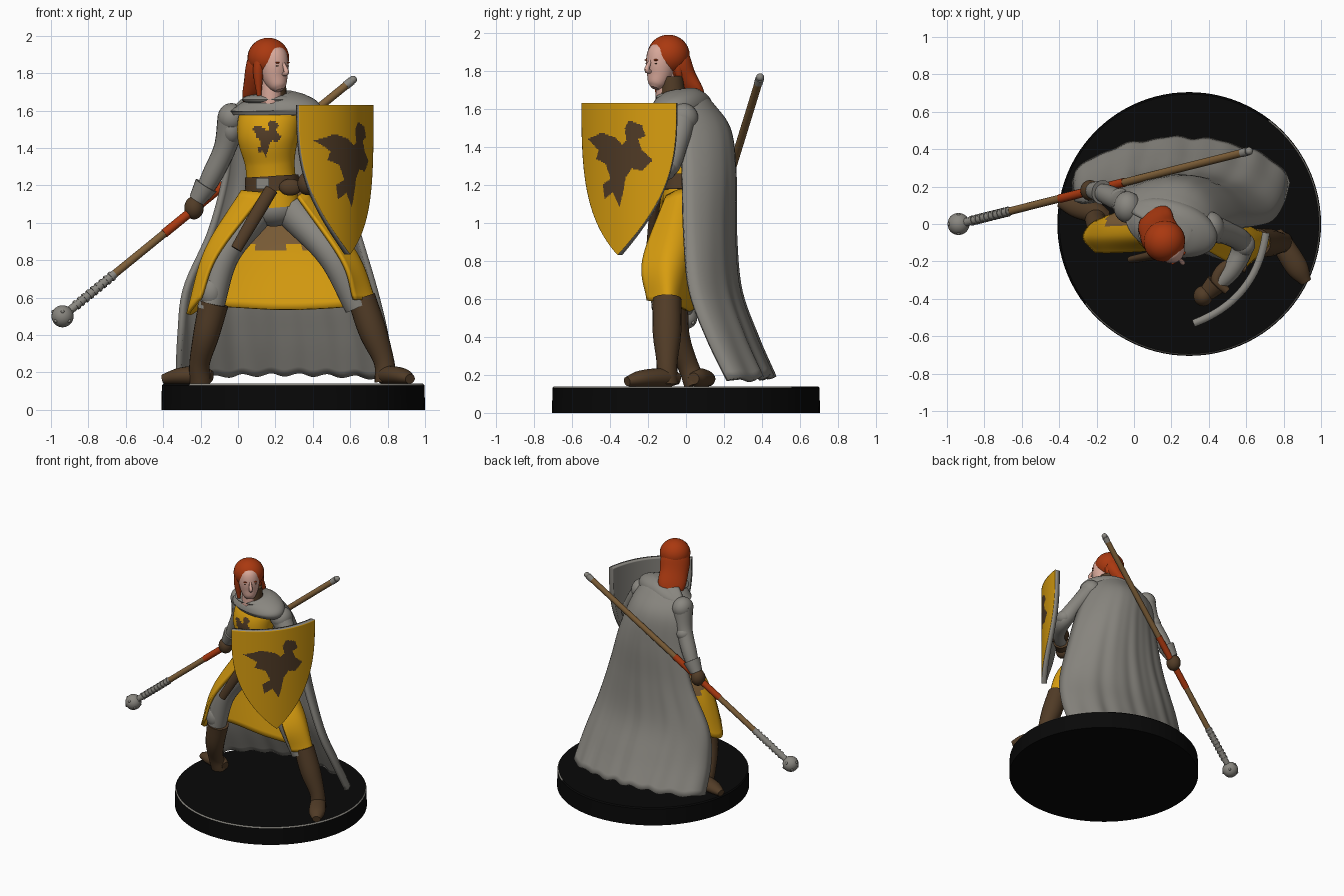
import bpy, bmesh
from math import sin, cos, pi, radians
from mathutils import Vector, Matrix

cube = bpy.data.objects.get("Cube")
if cube:
    bpy.data.objects.remove(cube, do_unlink=True)


def material(name, red, green, blue):
    mat = bpy.data.materials.new(name)
    mat.use_nodes = True
    mat.diffuse_color = (red, green, blue, 1)
    shader = next(n for n in mat.node_tree.nodes if n.type == "BSDF_PRINCIPLED")
    shader.inputs["Base Color"].default_value = (red, green, blue, 1)
    shader.inputs["Roughness"].default_value = .8
    return mat


yellow = material("golden yellow", .69, .34, .005)
grey = material("steel grey", .25, .24, .215)
brown = material("dark leather", .083, .045, .02)
orange = material("copper orange", .4, .04, .005)
skin = material("skin", .68, .39, .32)
black = material("base black", .0025, .0025, .0025)
wood = material("wood brown", .21, .115, .04)


def finish(name, bm, *mats):
    mesh = bpy.data.meshes.new(name)
    bm.normal_update()
    bm.to_mesh(mesh)
    bm.free()
    for mat in mats:
        mesh.materials.append(mat)
    mesh.polygons.foreach_set("use_smooth", [True] * len(mesh.polygons))
    mesh.set_sharp_from_angle(angle=radians(40))
    obj = bpy.data.objects.new(name, mesh)
    bpy.context.scene.collection.objects.link(obj)
    return obj


def paint(obj, rule):
    for face in obj.data.polygons:
        face.material_index = rule(face.center, face.normal)


def smooth(points, count):
    """Evenly sampled spline through the points."""
    pts = [Vector(p) for p in points]
    out = []
    for k in range(count + 1):
        f = k / count * (len(pts) - 1)
        i = min(int(f), len(pts) - 2)
        t = f - i
        b, c = pts[i], pts[i + 1]
        a = pts[i - 1] if i else b * 2 - c
        d = pts[i + 2] if i + 2 < len(pts) else c * 2 - b
        out.append((b * 2 + (c - a) * t + (a * 2 - b * 5 + c * 4 - d) * t ** 2
                    + (b * 3 - a - c * 3 + d) * t ** 3) / 2)
    return out


def skin_rows(rows, closed=False):
    bm = bmesh.new()
    verts = [[bm.verts.new(p) for p in row] for row in rows]
    width = len(rows[0])
    for low, high in zip(verts, verts[1:]):
        for j in range(width if closed else width - 1):
            k = (j + 1) % width
            bm.faces.new((low[j], low[k], high[k], high[j]))
    if closed:
        bm.faces.new(verts[0][::-1])
        bm.faces.new(verts[-1])
        bmesh.ops.recalc_face_normals(bm, faces=bm.faces)
    return bm


def tube(name, spec, *mats, side=(0, 1, 0), steps=16, sides=20):
    """Loft of ellipses; each entry is x, y, z, radius and optional second radius."""
    path = smooth([s[:3] for s in spec], steps)
    radii = smooth([(s[3], s[-1]) for s in spec], steps)
    rows = []
    for i, (p, r) in enumerate(zip(path, radii)):
        along = (path[min(i + 1, steps)] - path[max(i - 1, 0)]).normalized()
        u = Vector(side)
        u = (u - along * u.dot(along)).normalized()
        v = along.cross(u)
        angles = [2 * pi * k / sides for k in range(sides)]
        rows.append([p + u * cos(a) * r.x + v * sin(a) * r.y for a in angles])
    return finish(name, skin_rows(rows, True), *mats)


def ball(name, centre, size, mat, yaw=0, box=False):
    bm = bmesh.new()
    if box:
        bmesh.ops.create_cube(bm, size=2)
    else:
        bmesh.ops.create_uvsphere(bm, u_segments=24, v_segments=16, radius=1)
    bm.transform(Matrix.Translation(centre) @ Matrix.Rotation(yaw, 4, "Z")
                 @ Matrix.Diagonal((*size, 1)))
    return finish(name, bm, mat)


def thicken(obj, depth, offset=0, shift=0):
    mod = obj.modifiers.new("thickness", "SOLIDIFY")
    mod.thickness, mod.offset = depth, offset
    mod.material_offset = mod.material_offset_rim = shift


# Winged horse silhouette, in units of half its height
horse = [(.26, .98), (.57, .87), (.66, .62), (.48, .55), (.57, .31), (.83, .07),
         (.57, -.17), (.33, -.12), (.18, -.33), (.13, -.64), (.04, -1), (-.12, -.66),
         (-.31, -.82), (-.35, -.48), (-.17, -.36), (-.28, -.02), (-.5, .1), (-.45, .3),
         (-.68, .55), (-.38, .7), (-.05, .58), (.1, .42), (.2, .52), (.16, .8)]


def in_horse(x, y):
    inside = False
    for (ax, ay), (bx, by) in zip(horse, horse[1:] + horse[:1]):
        if (ay > y) != (by > y) and x < ax + (y - ay) / (by - ay) * (bx - ax):
            inside = not inside
    return inside


# Round base with a worn rim on one side
base = tube("base", [(.295, 0, 0, .705), (.295, 0, .131, .702), (.295, 0, .14, .694)],
            black, grey, steps=2, sides=96)
paint(base, lambda c, n: int(.131 < c.z < .139 and c.x - .295 - c.y > -.1))

# Legs and boots
tube("right_leg", [(.1, -.01, 1.07, .1), (-.07, -.06, .83, .08), (-.15, -.07, .53, .07)], grey)
tube("left_leg", [(.29, -.01, 1.07, .1), (.5, -.12, .83, .08), (.64, -.11, .55, .07)], grey)
ball("right_knee", (-.145, -.09, .63), (.065, .06, .085), grey)
tube("right_boot", [(-.13, -.07, .57, .08), (-.17, -.05, .4, .07), (-.205, .01, .25, .055),
                    (-.2, .05, .15, .06)], brown)
tube("left_boot", [(.66, -.1, .6, .075), (.72, -.1, .42, .075), (.78, -.1, .26, .055),
                   (.79, -.1, .15, .06)], brown)
tube("right_foot", [(-.14, .04, .18, .03, .03), (-.2, .06, .185, .055, .05),
                    (-.31, .095, .18, .06, .045), (-.4, .12, .165, .03, .025)], brown)
tube("left_foot", [(.76, -.04, .18, .03, .03), (.79, -.1, .185, .055, .05),
                   (.87, -.23, .18, .06, .045), (.92, -.31, .165, .03, .025)],
     brown, side=(.86, .5, 0))
ball("pelvis", (.19, -.01, 1.08), (.15, .11, .1), grey)

# Split skirt, wrapping both thighs and hanging behind them
waist = [(.14, -.135, 1.16), (.03, -.06, 1.17), (.06, .08, 1.17), (.19, .1, 1.17),
         (.31, .06, 1.17), (.35, -.03, 1.17), (.32, -.1, 1.14)]
middle = [(-.11, -.15, .83), (-.17, -.06, .85), (-.1, .05, .85), (.22, .07, .85),
          (.53, .02, .85), (.62, -.09, .85), (.555, -.225, .8)]
hem = [(-.2, -.15, .6), (-.265, -.06, .51), (-.14, .03, .55), (.24, .01, .535),
       (.58, -.02, .55), (.73, -.09, .58), (.62, -.2, .59)]
columns = [smooth(col, 18) for col in zip(*[smooth(ring, 48) for ring in (hem, middle, waist)])]
skirt = finish("skirt", skin_rows(list(zip(*columns))), yellow, wood)
paint(skirt, lambda c, n: int(c.y > -.01 and c.z > .86 + .02 * sin(c.x * 25)))
thicken(skirt, .02)

# Torso with the painted tunic
shoulder_line = (.956, -.292, 0)
tunic = tube("tunic", [(.19, -.01, 1.08, .14, .11), (.18, -.01, 1.2, .135, .11),
                       (.17, -.02, 1.32, .135, .115), (.16, -.03, 1.46, .165, .14),
                       (.17, -.01, 1.58, .16, .12), (.18, -.03, 1.68, .07, .07)],
             yellow, brown, grey, side=shoulder_line, steps=80, sides=160)
paint(tunic, lambda c, n: 1 if n.y < 0 and in_horse((c.x - .145) / .11, (c.z - 1.45) / .1)
      else 2 if c.y > .02 else 0)
tube("belt", [(.185, -.01, 1.17, .148, .124), (.18, -.01, 1.25, .146, .124)],
     brown, side=shoulder_line, steps=4, sides=40)
ball("belt_buckle", (.13, -.135, 1.21), (.035, .012, .03), grey, box=True)
ball("belt_pouch", (.28, -.14, 1.19), (.06, .03, .045), brown)
tube("scabbard", [(.18, -.15, 1.18, .025, .035), (.09, -.17, 1.03, .025, .035),
                  (-.01, -.19, .86, .02, .03)], brown)

# Mantle and cape
tube("mantle", [(.2, -.02, 1.575, .235, .135), (.2, -.02, 1.61, .25, .15),
                (.195, -.025, 1.655, .19, .135), (.19, -.03, 1.69, .1, .09)],
     grey, side=shoulder_line, sides=40)
ball("collar_fold", (.18, -.04, 1.66), (.16, .12, .032), grey)
# entries: height, right x, left x, right y, left y, back y
cape_rows = [(.17, -.32, .82, .22, .22, .455), (.4, -.31, .79, .13, .11, .36),
             (.65, -.28, .73, .11, .02, .275), (.95, -.15, .64, .13, -.01, .25),
             (1.25, -.07, .55, .14, -.02, .25), (1.48, -.05, .46, .12, -.03, .225),
             (1.61, -.01, .39, .06, -.04, .14), (1.69, .08, .3, .01, -.04, .06)]
low = [Vector(r[:3]) for r in cape_rows]
rows = []
for p, q in zip(smooth(low, 40), smooth([r[3:] for r in cape_rows], 40)):
    z, right, left = p
    loose = max(0, 1.6 - z) / 1.4
    row = []
    for k in range(65):
        t = k / 64
        bulge = max(0, sin(pi * t)) ** .5
        y = (q.x + (q.y - q.x) * t) * (1 - bulge) + q.z * bulge
        fold = .006 * loose * (sin(t * 31) + .6 * sin(t * 53 + z * 2))
        ragged = loose ** 6 * (.02 * sin(pi * t) + .008 * sin(t * 47))
        row.append((right + (left - right) * t, y + fold, z + ragged))
    rows.append(row)
thicken(finish("cape", skin_rows(rows), grey), .03)

# Arms
tube("right_arm", [(-.03, .09, 1.56, .08), (-.07, .12, 1.4, .06), (-.14, .155, 1.25, .055),
                   (-.2, .18, 1.14, .04)], grey)
tube("left_arm", [(.39, -.02, 1.56, .08), (.5, -.05, 1.42, .062), (.58, -.11, 1.28, .06),
                  (.52, -.25, 1.25, .05), (.4, -.36, 1.22, .04)], grey, side=(.6, 0, .8))
for label, shoulder, elbow, hand in (
        ("right", (-.035, .09, 1.56), (-.075, .13, 1.38), (-.235, .18, 1.08)),
        ("left", (.41, -.02, 1.55), (.59, -.11, 1.29), (.37, -.385, 1.21))):
    for drop in (0, .06):
        ball(label + "_shoulder_plate", Vector(shoulder) - Vector((0, 0, drop)),
             (.074 - drop / 4, .085 - drop / 4, .08), grey)
    ball(label + "_elbow_plate", elbow, (.058, .062, .055), grey)
    ball(label + "_fist", hand, (.052, .055, .062), brown)
tube("right_cuff", [(-.17, .17, 1.2, .065), (-.22, .18, 1.12, .045)], grey, steps=4)
tube("left_cuff", [(.44, -.32, 1.23, .06), (.39, -.37, 1.215, .045)], brown, side=(0, 0, 1), steps=4)

# Head, turned to its left
turn = radians(42)
spin = Matrix.Rotation(turn, 3, "Z")
face_centre = Vector((.188, -.127, 1.83))


def on_face(x, y, z):
    return face_centre + spin @ Vector((x, y, z))


tube("neck", [(.175, -.1, 1.64, .06), (.18, -.105, 1.79, .052)], skin)
tube("leather_collar", [(.195, -.07, 1.64, .068), (.195, -.075, 1.77, .06)], brown)
tube("face", [(*on_face(0, -.05, -.122), .022, .022), (*on_face(0, -.04, -.1), .046, .046),
              (*on_face(0, -.018, -.05), .067, .07), (*on_face(0, -.005, .01), .077, .083),
              (*on_face(0, 0, .07), .07, .075), (*on_face(0, .01, .1), .04, .04)],
     skin, side=(cos(turn), sin(turn), 0), steps=24, sides=28)
tube("nose", [(*on_face(0, -.08, .025), .008), (*on_face(0, -.107, -.025), .014),
              (*on_face(0, -.08, -.035), .01)], skin, side=(.77, .64, 0), steps=8, sides=10)
for x in (-.033, .033):
    ball("eye", on_face(x, -.075, .008), (.013, .005, .004), brown, turn)
    ball("eyebrow", on_face(x, -.075, .026), (.018, .007, .005), orange, turn)
ball("hair_cap", (.162, -.092, 1.882), (.113, .11, .107), orange, turn)
tube("long_hair", [(.16, -.085, 1.94, .07, .07), (.145, -.07, 1.85, .108, .085),
                   (.125, -.025, 1.76, .105, .065), (.11, .03, 1.68, .1, .045),
                   (.1, .075, 1.62, .06, .02)],
     orange, side=(.77, .64, 0), sides=28)
tube("right_lock", [(*on_face(-.07, .02, .07), .028), (*on_face(-.08, .03, -.02), .028),
                    (*on_face(-.07, .035, -.15), .012)], orange)
tube("left_lock", [(*on_face(.068, .03, .07), .025), (*on_face(.078, .045, -.02), .025),
                   (*on_face(.07, .07, -.11), .012)], orange)

# Shield: bowed outwards, tapering to a point
shield_centre, across, outward = (Vector(v) for v in ((.525, -.3, 0), (.2, .25, 0), (.075, -.06, 0)))
rows, marks, cells = [], [], 140
for i in range(cells + 1):
    q = .002 + .998 * (i / cells) ** 1.3
    wide = 1 - (1 - q) ** 2.9
    z = .83 + .8 * q
    spots = [(2 * k / cells - 1) * wide for k in range(cells + 1)]
    rows.append([shield_centre + across * s + outward * (1 - s * s) + Vector((0, 0, z)) for s in spots])
    marks += [int(not in_horse(s * 1.12 + s * s * .3, (z - 1.31) / .23)) for s in spots[:-1]]
shield = finish("shield", skin_rows(rows), brown, yellow, grey)
shield.data.polygons.foreach_set("material_index", marks[:len(shield.data.polygons)])
thicken(shield, .04, -1, 2)
tube("shield_strap", [(.5, -.36, 1.25, .02), (.44, -.3, 1.25, .03), (.5, -.22, 1.25, .03),
                      (.6, -.24, 1.25, .02)], brown, side=(0, 0, 1))

# Long mace
mace_head, mace_end = Vector((-.938, 0, .5)), Vector((.615, .39, 1.765))


def rod(name, start, stop, radius, mat):
    a, b = mace_head.lerp(mace_end, start), mace_head.lerp(mace_end, stop)
    tube(name, [(*a, radius), (*b, radius)], mat, steps=2, sides=16)


rod("mace_shaft", .15, .99, .021, wood)
rod("mace_grip", .35, .57, .024, orange)
rod("mace_sleeve", 0, .18, .022, grey)
rod("mace_end_cap", .975, .995, .023, grey)
ball("mace_tip", mace_end, (.021, .021, .021), grey)
for ring in range(9):
    rod("mace_rib", .045 + ring * .015, .052 + ring * .015, .027, grey)
ball("mace_ball", mace_head, (.059, .059, .059), grey)
for k in range(8):
    angle = k * pi / 4
    knob = mace_head + Vector((cos(angle), sin(angle), .5 * (-1) ** k)) * .05
    ball("mace_knob", knob, (.01, .01, .01), grey)
